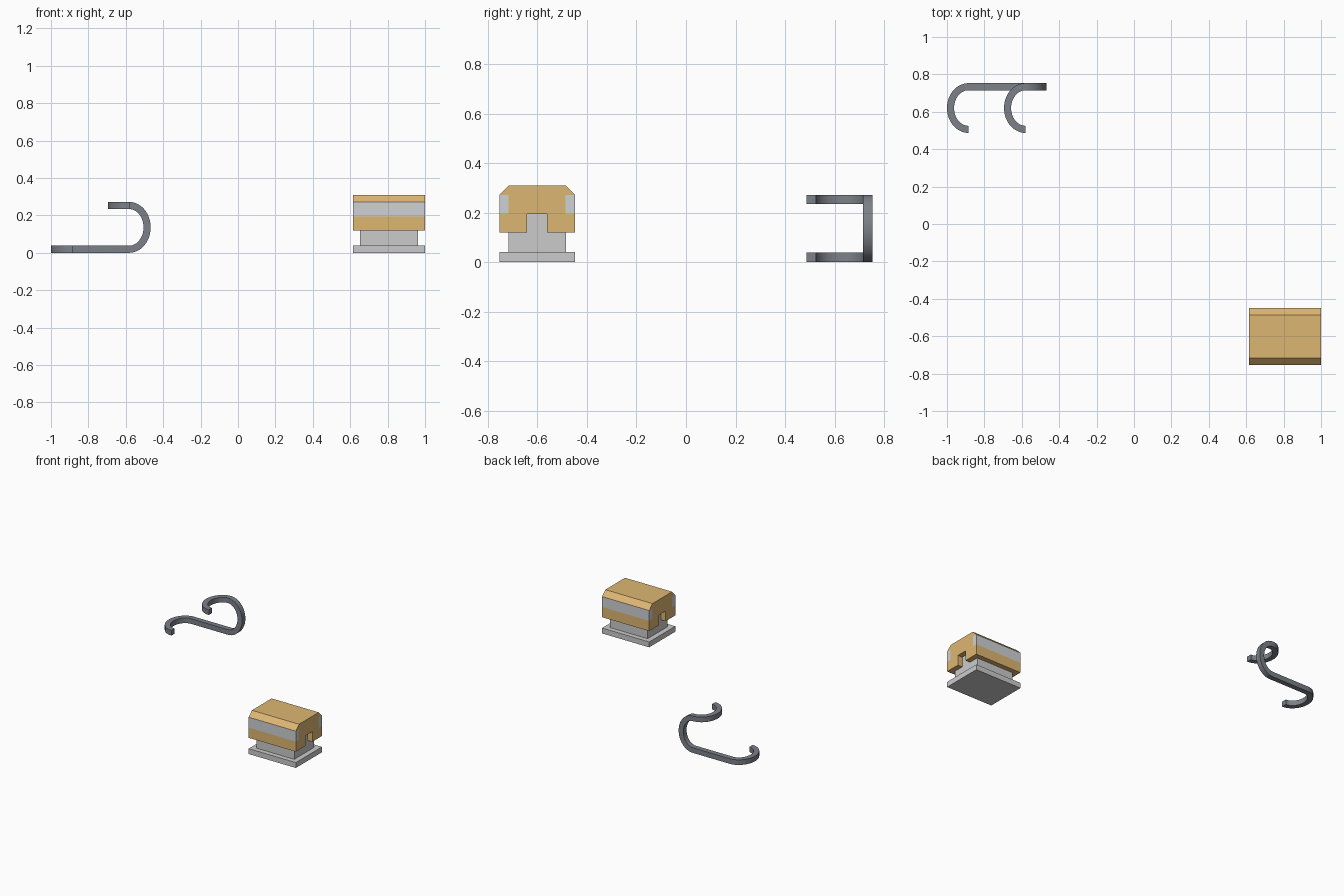
import bpy, bmesh, math
from mathutils import Vector

if "Cube" in bpy.data.objects:
    bpy.data.objects.remove(bpy.data.objects["Cube"])


def material(name, rgb):
    m = bpy.data.materials.new(name)
    m.diffuse_color = (*rgb, 1)
    m.use_nodes = True
    m.node_tree.nodes["Principled BSDF"].inputs["Base Color"].default_value = m.diffuse_color
    return m


def make_object(name, bm, mat=None):
    bmesh.ops.recalc_face_normals(bm, faces=bm.faces[:])
    me = bpy.data.meshes.new(name)
    bm.to_mesh(me)
    bm.free()
    ob = bpy.data.objects.new(name, me)
    bpy.context.collection.objects.link(ob)
    if mat:
        me.materials.append(mat)
    return ob


def extrude_x(name, profile, x0, x1, mat=None):
    """Extrude a (y, z) outline along x."""
    bm = bmesh.new()
    f = bm.faces.new([bm.verts.new((x0, y, z)) for y, z in profile])
    r = bmesh.ops.extrude_face_region(bm, geom=[f])
    moved = [v for v in r["geom"] if isinstance(v, bmesh.types.BMVert)]
    bmesh.ops.translate(bm, verts=moved, vec=(x1 - x0, 0, 0))
    return make_object(name, bm, mat)


def box(name, x0, x1, y0, y1, z0, z1, mat=None):
    return extrude_x(name, [(y0, z0), (y1, z0), (y1, z1), (y0, z1)], x0, x1, mat)


wood = material("wood", (0.73, 0.47, 0.17))
dark_steel = material("dark_steel", (0.20, 0.22, 0.25))
pale_metal = material("pale_metal", (0.62, 0.64, 0.66))

# Stepped metal stand: plate, neck and tongue rising into the wooden head
X0, X1, YC = 0.615, 1.0, -0.601
box("base_plate", X0, X1, YC - 0.152, YC + 0.152, 0, 0.04)
box("neck", 0.653, 0.962, YC - 0.116, YC + 0.116, 0.04, 0.12)
box("tongue", 0.653, 0.962, YC - 0.04, YC + 0.04, 0.12, 0.195)

# Wooden head with chamfered top, slot below and a groove on each side
half = [(0.04, 0.195), (0.04, 0.12), (0.152, 0.12), (0.152, 0.195),
        (0.115, 0.195), (0.115, 0.272), (0.152, 0.272), (0.115, 0.309)]
outline = [(YC + y, z) for y, z in half] + [(YC - y, z) for y, z in reversed(half)]
extrude_x("wooden_head", outline, X0, X1, wood)

# Pale strips let into both sides of the head
for label, s in (("front", -1), ("back", 1)):
    a, b = sorted((YC + s * 0.115, YC + s * 0.152))
    box(label + "_strip", X0, X1, a, b, 0.195, 0.272, pale_metal)

# Bent square bar: curl, straight shank, upright bend, upper curl
T, N = 0.019, 28
RX, RY, YS = 0.096, 0.114, 0.734
Z0, Z1 = 0.019, 0.253


def curl(cx, z, up):
    """Flat half loop from the shank line round to its tip."""
    out = []
    for i in range(N + 1):
        t = math.pi * i / N
        n = Vector((-math.sin(t) / RX, math.cos(t) / RY, 0)).normalized()
        p = Vector((cx - RX * math.sin(t), YS - RY + RY * math.cos(t), z))
        out.append((p, n, Vector((0, 0, up))))
    return out


def upright(cx):
    """Half loop in the vertical plane, joining low and high levels."""
    rz, out = (Z1 - Z0) / 2, []
    for i in range(N + 1):
        t = math.pi * i / N
        n = Vector((-math.sin(t) / RX, 0, math.cos(t) / rz)).normalized()
        p = Vector((cx + RX * math.sin(t), YS, Z0 + rz - rz * math.cos(t)))
        out.append((p, Vector((0, 1, 0)), n))
    return out


path = curl(-0.885, Z0, 1)[::-1] + upright(-0.582) + curl(-0.58, Z1, -1)[1:]
bm = bmesh.new()
rings = [[bm.verts.new(p + T * (i * a + j * b))
          for i, j in ((-1, -1), (1, -1), (1, 1), (-1, 1))] for p, a, b in path]
for r, s in zip(rings, rings[1:]):
    for k in range(4):
        bm.faces.new((r[k], r[(k + 1) % 4], s[(k + 1) % 4], s[k]))
bm.faces.new(rings[0])
bm.faces.new(rings[-1])
hook = make_object("bent_hook", bm, dark_steel)

bpy.ops.object.select_all(action="DESELECT")
hook.select_set(True)
bpy.context.view_layer.objects.active = hook
bpy.ops.object.shade_smooth_by_angle(angle=math.radians(30))
